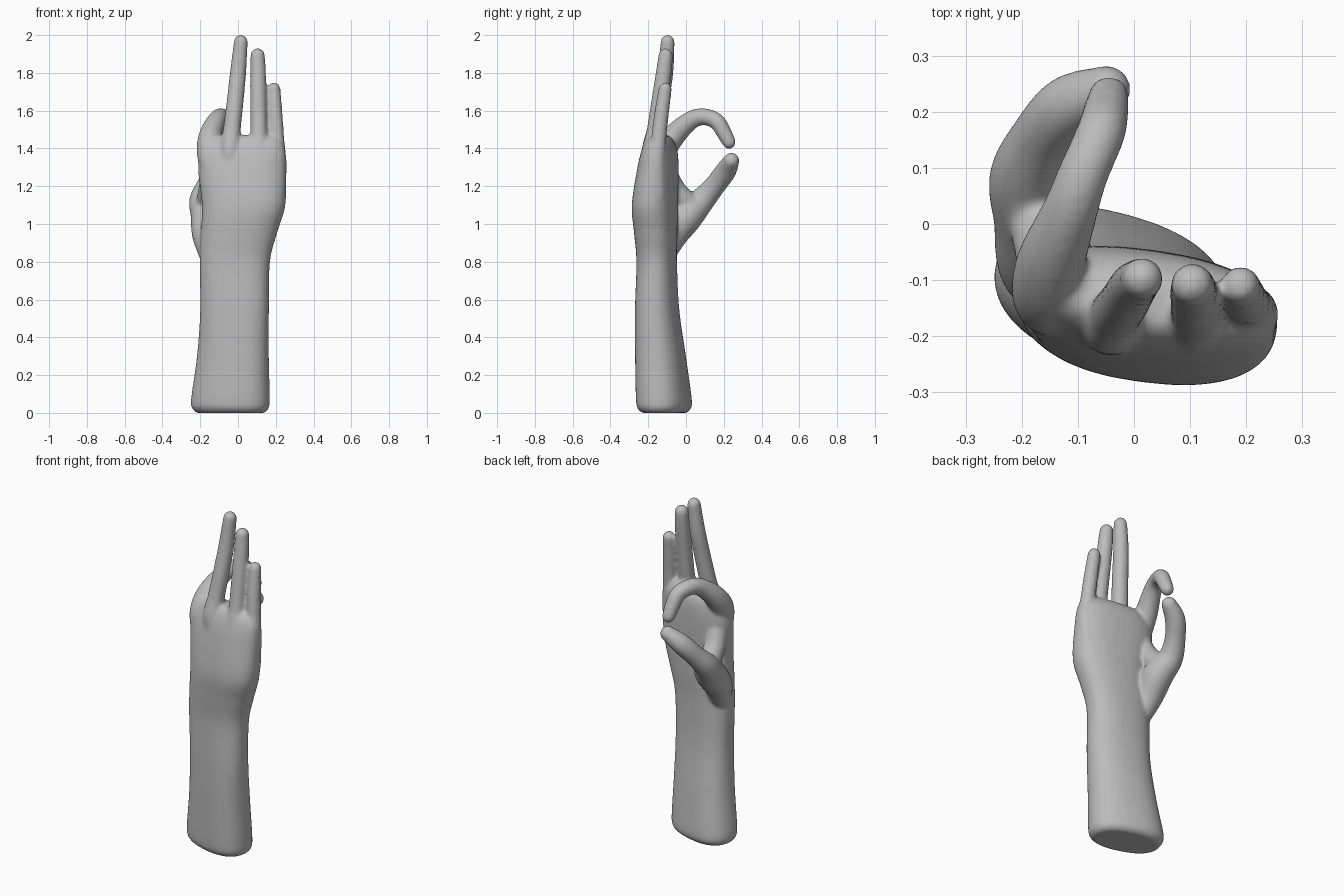
import bpy
import bmesh
from math import cos, sin, pi, radians, copysign
from mathutils import Vector

cube = bpy.data.objects.get("Cube")
if cube:
    bpy.data.objects.remove(cube, do_unlink=True)

SIDES = 32
STEPS = 6


def smooth_path(stations):
    """Catmull-Rom interpolation through every value of the stations."""
    pts = [Vector(s) for s in stations]
    result = []
    for i in range(len(pts) - 1):
        a, b = pts[max(i - 1, 0)], pts[i]
        c, d = pts[i + 1], pts[min(i + 2, len(pts) - 1)]
        for k in range(STEPS):
            t = k / STEPS
            result.append(b + (c - a) * (t / 2)
                          + (a * 2 - b * 5 + c * 4 - d) * (t * t / 2)
                          + (b * 3 - a - c * 3 + d) * (t ** 3 / 2))
    return result + [pts[-1]]


def skin_rings(bm, rings):
    """Bridge rings of points into a closed solid."""
    loops = [[bm.verts.new(p) for p in ring] for ring in rings]
    for low, high in zip(loops, loops[1:]):
        for j in range(SIDES):
            k = (j + 1) % SIDES
            bm.faces.new((low[j], low[k], high[k], high[j]))
    bm.faces.new(loops[0][::-1])
    bm.faces.new(loops[-1])


def add_limb(bm, stations):
    """Stack level, tilted, slightly squared ovals: x, y, z, half width, half depth, tilt."""
    rings = []
    for x, y, z, wide, deep, tilt in smooth_path(stations):
        c, s = cos(radians(tilt)), sin(radians(tilt))
        ring = []
        for j in range(SIDES):
            a = 2 * pi * j / SIDES
            u = wide * copysign(abs(cos(a)) ** 0.85, cos(a))
            v = deep * copysign(abs(sin(a)) ** 0.85, sin(a))
            ring.append((x + u * c - v * s, y + u * s + v * c, z))
        rings.append(ring)
    skin_rings(bm, rings)


def add_finger(bm, stations):
    """Sweep a round section along x, y, z, radius stations and round the tip."""
    path = smooth_path(stations)
    centres = [p.to_3d() for p in path]
    radii = [p[3] for p in path]
    tangents = [(centres[min(i + 1, len(path) - 1)] - centres[max(i - 1, 0)]).normalized()
                for i in range(len(path))]
    tip, direction, size = centres[-1], tangents[-1], radii[-1]
    for k in range(1, STEPS):
        a = pi / 2 * k / STEPS
        centres.append(tip + direction * size * sin(a))
        radii.append(size * cos(a))
        tangents.append(direction)
    rings = []
    for centre, radius, t in zip(centres, radii, tangents):
        side = Vector((1, 0, 0))
        u = (side - t * side.dot(t)).normalized()
        v = t.cross(u)
        rings.append([centre + (u * cos(2 * pi * j / SIDES) + v * sin(2 * pi * j / SIDES)) * radius
                      for j in range(SIDES)])
    skin_rings(bm, rings)


bm = bmesh.new()

# Forearm, wrist and palm
add_limb(bm, [
    (-0.04, -0.115, 0, 0.18, 0.105, -16),
    (-0.04, -0.115, 0.02, 0.203, 0.127, -16),
    (-0.04, -0.117, 0.07, 0.211, 0.136, -16),
    (-0.027, -0.135, 0.3, 0.192, 0.126, -14),
    (-0.018, -0.153, 0.55, 0.183, 0.112, -10),
    (-0.017, -0.155, 0.8, 0.187, 0.105, -6),
    (0.005, -0.16, 0.95, 0.202, 0.112, -6),
    (0.03, -0.165, 1.1, 0.222, 0.117, -8),
    (0.022, -0.148, 1.3, 0.235, 0.102, -8),
    (0.03, -0.14, 1.4, 0.22, 0.085, -8),
    (0.03, -0.14, 1.45, 0.19, 0.06, -8),
    (0.03, -0.14, 1.47, 0.15, 0.035, -8)])

# Index finger, curled towards the thumb
add_finger(bm, [
    (-0.13, -0.15, 1.2, 0.05), (-0.15, -0.13, 1.36, 0.066),
    (-0.148, -0.07, 1.46, 0.062), (-0.115, 0.02, 1.545, 0.05),
    (-0.09, 0.09, 1.568, 0.045), (-0.06, 0.16, 1.545, 0.044),
    (-0.05, 0.2, 1.485, 0.041), (-0.045, 0.228, 1.433, 0.036)])

# Middle finger
add_finger(bm, [
    (-0.03, -0.17, 1.2, 0.05), (-0.04, -0.18, 1.38, 0.055),
    (-0.032, -0.16, 1.5, 0.047), (-0.015, -0.135, 1.65, 0.045),
    (0, -0.11, 1.8, 0.043), (0.015, -0.097, 1.965, 0.037)])

# Ring finger
add_finger(bm, [
    (0.09, -0.19, 1.2, 0.05), (0.11, -0.185, 1.36, 0.055),
    (0.11, -0.165, 1.48, 0.046), (0.108, -0.14, 1.65, 0.044),
    (0.106, -0.118, 1.8, 0.042), (0.104, -0.108, 1.893, 0.038)])

# Little finger
add_finger(bm, [
    (0.19, -0.16, 1.15, 0.06), (0.205, -0.16, 1.32, 0.052),
    (0.204, -0.145, 1.45, 0.041), (0.197, -0.13, 1.58, 0.039),
    (0.19, -0.11, 1.715, 0.035)])

# Thumb and its muscle
add_finger(bm, [
    (-0.145, -0.12, 0.82, 0.055), (-0.165, -0.07, 0.94, 0.078),
    (-0.165, 0.005, 1.04, 0.085), (-0.19, 0.08, 1.12, 0.069),
    (-0.165, 0.15, 1.2, 0.057), (-0.115, 0.21, 1.28, 0.056),
    (-0.048, 0.24, 1.335, 0.043)])

# Web of skin between thumb and palm
add_finger(bm, [
    (-0.13, -0.12, 1.3, 0.06), (-0.15, -0.06, 1.18, 0.06),
    (-0.165, 0.02, 1.1, 0.06)])

bmesh.ops.recalc_face_normals(bm, faces=bm.faces)
mesh = bpy.data.meshes.new("hand")
bm.to_mesh(mesh)
bm.free()
hand = bpy.data.objects.new("hand", mesh)
bpy.context.collection.objects.link(hand)

# Fuse the parts into one soft skin
fuse = hand.modifiers.new("fuse", 'REMESH')
fuse.mode = 'VOXEL'
fuse.voxel_size = 0.008
fuse.use_smooth_shade = True
soften = hand.modifiers.new("soften", 'SMOOTH')
soften.factor = 0.5
soften.iterations = 14

# Plain grey skin
grey = bpy.data.materials.new("plain_grey")
grey.use_nodes = True
grey.diffuse_color = (0.5, 0.5, 0.5, 1)
grey.node_tree.nodes["Principled BSDF"].inputs["Base Color"].default_value = (0.5, 0.5, 0.5, 1)
mesh.materials.append(grey)
mesh.polygons.foreach_set("use_smooth", [True] * len(mesh.polygons))
